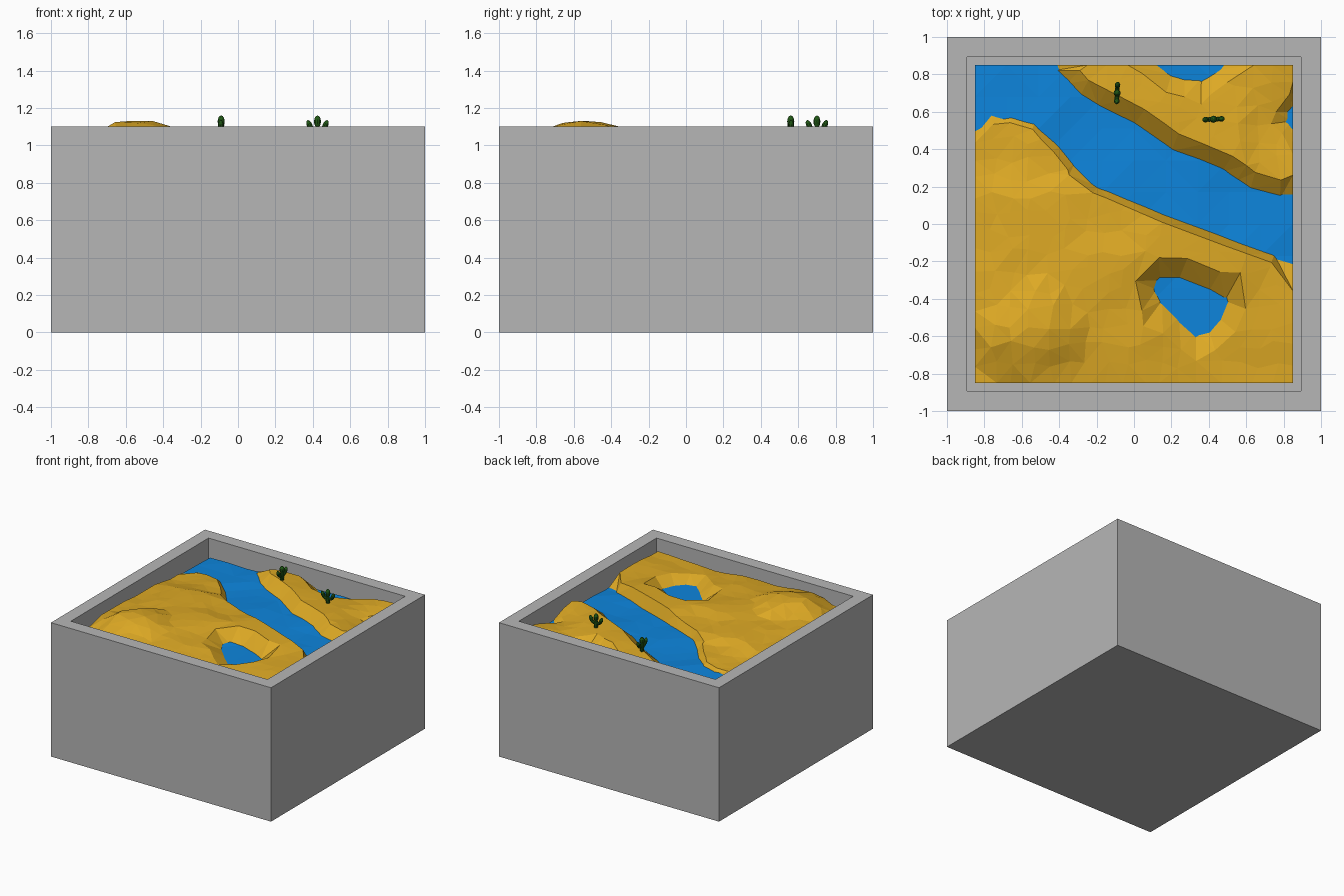
import bpy, bmesh, math, random
from mathutils import Vector, Matrix
from mathutils.geometry import delaunay_2d_cdt, intersect_point_line

if "Cube" in bpy.data.objects:
    bpy.data.objects.remove(bpy.data.objects["Cube"])

random.seed(4)
IN, TOP, WATER = 0.85, 1.1, 0.97


def material(name, rgb):
    m = bpy.data.materials.new(name)
    m.diffuse_color = (*rgb, 1)
    m.use_nodes = True
    m.node_tree.nodes["Principled BSDF"].inputs["Base Color"].default_value = m.diffuse_color
    return m


grey = material("grey stone", (0.47, 0.47, 0.47))
gold = material("golden sand", (0.73, 0.40, 0.018))
blue = material("blue water", (0.004, 0.235, 0.72))
green = material("cactus green", (0.015, 0.10, 0.008))


def finish(bm, name, mat):
    me = bpy.data.meshes.new(name)
    bm.to_mesh(me)
    bm.free()
    me.materials.append(mat)
    ob = bpy.data.objects.new(name, me)
    bpy.context.collection.objects.link(ob)
    return ob


# Stone planter: cube with the top inset and pushed down
bm = bmesh.new()
bmesh.ops.create_cube(bm, size=1, matrix=Matrix.Translation((0, 0, TOP / 2)) @ Matrix.Diagonal((2, 2, TOP, 1)))
bm.normal_update()
top = max(bm.faces, key=lambda f: f.calc_center_median().z)
bmesh.ops.inset_region(bm, faces=[top], thickness=1 - IN)
floor = bmesh.ops.extrude_discrete_faces(bm, faces=[top])["faces"][0]
bmesh.ops.translate(bm, verts=floor.verts, vec=(0, 0, 0.15 - TOP))
bmesh.ops.recalc_face_normals(bm, faces=bm.faces)
finish(bm, "planter_box", grey)

# Shore outlines (slightly past the planter walls) and bank widths
river = [(-.45, .88), (-.43, .82), (-.29, .68), (0, .53), (.2, .39), (.47, .28), (.62, .18), (.78, .135), (.88, .13),
         (.88, -.21), (.49, -.07), (.17, .05), (-.13, .18), (-.19, .2), (-.32, .32), (-.4, .42), (-.53, .55),
         (-.77, .62), (-.88, .56), (-.88, .88)]
pond = [(.12, -.35), (.14, -.3), (.24, -.295), (.4, -.36), (.485, -.41), (.45, -.5), (.4, -.56), (.33, -.58),
        (.24, -.5), (.15, -.41)]
back_pool = [(.11, .88), (.2, .8), (.27, .78), (.36, .78), (.42, .82), (.47, .88)]
side_pool = [(.88, .63), (.84, .6), (.84, .55), (.88, .52)]
shores = [(river, 0.1), (pond, 0.12), (back_pool, 0.1), (side_pool, 0.08)]

# Hill heights: x, y, z
hills = [(-.56, -.64, 1.135), (-.85, -.4, 1.035), (-.85, 0, 1.02), (-.85, -.85, .99), (-.85, .5, .985),
         (-.77, .57, .995), (-.5, .44, 1.01), (-.12, .12, 1.04), (.25, -.08, 1.065), (.5, -.17, 1.06),
         (.82, -.28, 1.035), (-.5, -.85, 1.045), (-.17, -.85, 1.02), (.1, -.85, 1.03), (.29, -.85, .985),
         (.56, -.85, 1.01), (.85, -.85, 1.02), (.65, -.5, 1.03), (0, -.5, 1.04), (-.2, -.3, 1.07), (-.5, 0, 1.06),
         (-.1, -.65, 1.06), (.3, -.7, 1.02), (.85, -.5, 1.04), (-.3, .85, 1.02), (-.25, .75, 1.04), (-.09, .7, 1.05),
         (0, .85, 1.03), (.1, .55, 1.05), (.42, .56, 1.045), (.45, .4, 1.06), (.8, .28, 1.045), (.85, .45, 1.01),
         (.85, .57, .99), (.8, .72, 1.03), (.85, .85, 1.05), (.55, .8, 1.02)]


def inside(p, poly):
    hit = False
    for a, b in zip(poly, poly[1:] + poly[:1]):
        if (a[1] > p.y) != (b[1] > p.y) and p.x < a[0] + (p.y - a[1]) / (b[1] - a[1]) * (b[0] - a[0]):
            hit = not hit
    return hit


def wet(p):
    return any(inside(p, poly) for poly, w in shores)


def bank_width(p, poly, w):
    # the front bank of the river is much steeper
    return 0.045 if poly is river and p.y < 0.395 - 0.5 * p.x else w


def shore_ratio(p):
    # 0 on the shore, 1 at the crest of the bank
    r = 9
    for poly, w in shores:
        for a, b in zip(poly, poly[1:] + poly[:1]):
            a, b = Vector(a), Vector(b)
            t = max(0, min(1, (p - a).dot(b - a) / (b - a).length_squared))
            r = min(r, (p - a.lerp(b, t)).length / bank_width(p, poly, w))
    return r


def height(p):
    num = den = 0
    for x, y, z in hills:
        k = math.exp(-((p.x - x) ** 2 + (p.y - y) ** 2) / 0.022) + 1e-9
        num += k * z
        den += k
    return WATER - 0.012 + (num / den - WATER + 0.012) * min(1, shore_ratio(p))


# Sand: triangulated from the wall outline, shorelines, bank crests and scattered points
pts, edges = [], []


def add_loop(loop):
    n = len(pts)
    pts.extend(loop)
    edges.extend((n + i, n + (i + 1) % len(loop)) for i in range(len(loop)))


add_loop([Vector(c) for c in ((-IN, -IN), (IN, -IN), (IN, IN), (-IN, IN))])
for poly, w in shores:
    loop = []
    for a, b in zip(poly, poly[1:] + poly[:1]):
        a, b = Vector(a), Vector(b)
        n = max(1, round((b - a).length / 0.12))
        out = Vector((b.y - a.y, a.x - b.x)).normalized()
        for i in range(n):
            p = a.lerp(b, i / n)
            loop.append(p)
            for side in (1, -1):
                q = p + out * side * bank_width(p, poly, w)
                if max(abs(q.x), abs(q.y)) < IN and not wet(q) and shore_ratio(q) > 0.85:
                    pts.append(q)
    add_loop(loop)
STEPS = 17
for i in range(STEPS + 1):
    for j in range(STEPS + 1):
        p = Vector((i, j)) * (2 * IN / STEPS) - Vector((IN, IN))
        if 0 < i < STEPS:
            p.x += random.uniform(-.025, .025)
        if 0 < j < STEPS:
            p.y += random.uniform(-.025, .025)
        if not wet(p) and shore_ratio(p) > 1.2:
            pts.append(p)
vs, _, tris, *_ = delaunay_2d_cdt(pts, edges, [], 0, 1e-5)
bm = bmesh.new()
bv = [bm.verts.new((v.x, v.y, height(v))) for v in vs]
for t in tris:
    c = sum((vs[i] for i in t), Vector((0, 0))) / len(t)
    if max(abs(c.x), abs(c.y)) < IN and not wet(c):
        bm.faces.new([bv[i] for i in t])
bmesh.ops.delete(bm, geom=[v for v in bm.verts if not v.link_faces], context='VERTS')
bm.normal_update()
bmesh.ops.reverse_faces(bm, faces=[f for f in bm.faces if f.normal.z < 0])
finish(bm, "sand_dunes", gold)

# Water: faintly rippled sheet across the planter
bm = bmesh.new()
bmesh.ops.create_grid(bm, x_segments=10, y_segments=10, size=IN, matrix=Matrix.Translation((0, 0, WATER)))
for v in bm.verts:
    v.co.z += random.uniform(-.006, .006)
bmesh.ops.triangulate(bm, faces=bm.faces)
finish(bm, "water_surface", blue)


# Cacti: overlapping egg-shaped lobes
def lobe(bm, a, b, r):
    a, b = Vector(a), Vector(b)
    rot = (b - a).to_track_quat('Z', 'Y').to_matrix().to_4x4()
    bmesh.ops.create_uvsphere(bm, u_segments=10, v_segments=8, radius=1, matrix=Matrix.Translation((a + b) / 2)
                              @ rot @ Matrix.Diagonal((r, r, (b - a).length / 2, 1)))


def cactus(name, x, y, z, turn):
    bm = bmesh.new()
    lobe(bm, (0, 0, -.02), (0, 0, .07), .017)
    lobe(bm, (0, 0, .05), (0, 0, 1.16 - z), .019)
    for s in (1, -1):
        lobe(bm, (0, 0, .03), (s * .045, 0, .05), .013)
        lobe(bm, (s * .03, 0, .035), (s * .054, 0, .09), .015)
    ob = finish(bm, name, green)
    ob.location = (x, y, z)
    ob.rotation_euler.z = turn


cactus("cactus_left", -.09, .70, 1.045, math.pi / 2 - .05)
cactus("cactus_right", .425, .56, 1.045, .05)
